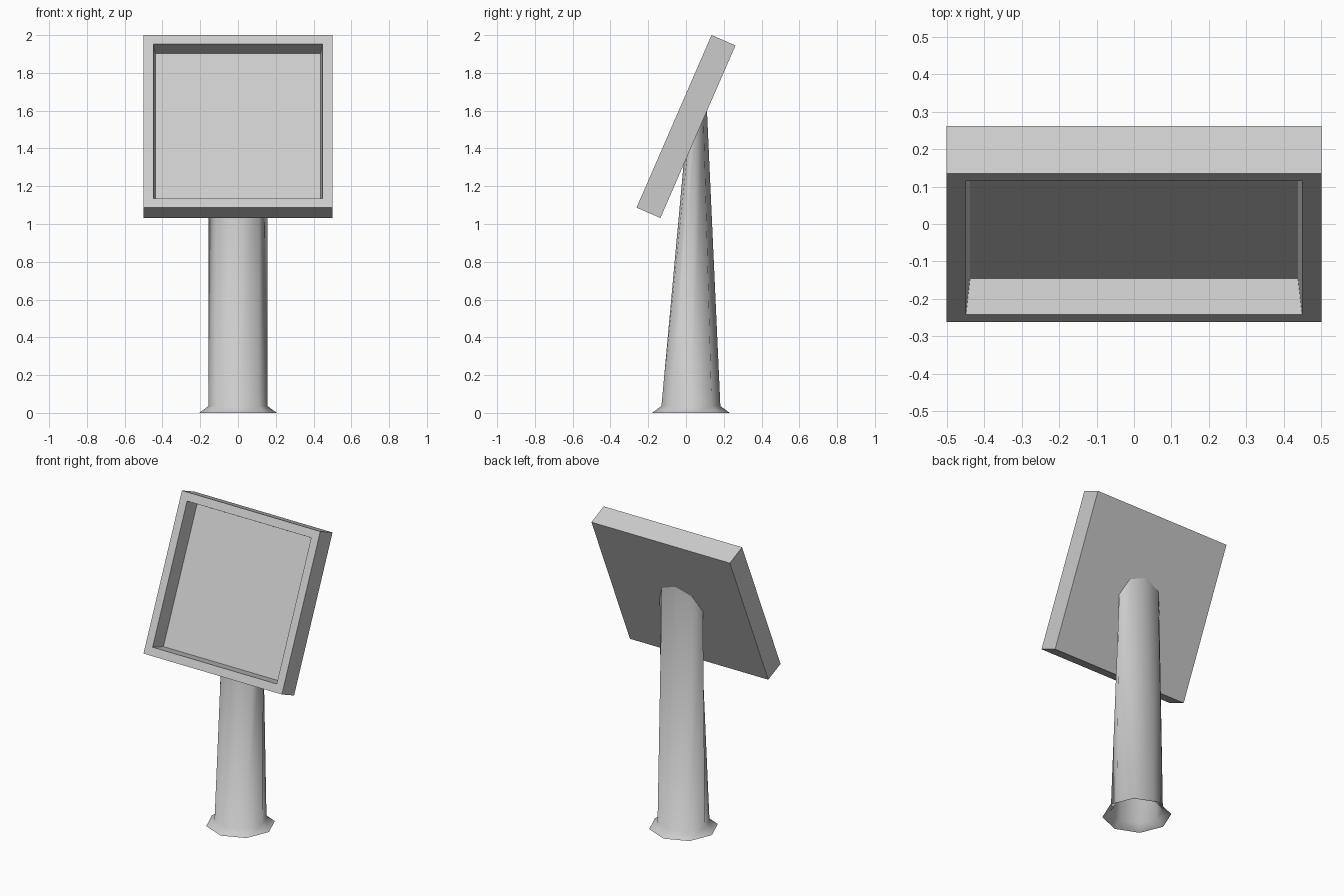
import bpy, bmesh
from math import radians, sin, cos, pi
from mathutils import Matrix, Vector

if "Cube" in bpy.data.objects:
    bpy.data.objects.remove(bpy.data.objects["Cube"])

W, T, L = 1.0, 0.138, 0.996           # panel width, thickness, length
TILT = Matrix.Translation((0, 0, 1.516)) @ Matrix.Rotation(radians(-23.5), 4, 'X')


def finish(bm, name, smooth=False):
    me = bpy.data.meshes.new(name)
    for f in bm.faces:
        f.smooth = smooth
    bm.to_mesh(me)
    bm.free()
    ob = bpy.data.objects.new(name, me)
    bpy.context.collection.objects.link(ob)
    return ob


# Tilted panel: a slab with a recessed, slightly tapered front
bm = bmesh.new()
bmesh.ops.create_cube(bm, size=1, matrix=Matrix.Diagonal((W, T, L, 1)))
bm.normal_update()
front = min(bm.faces, key=lambda f: f.calc_center_median().y)
bmesh.ops.inset_region(bm, faces=[front], thickness=0.073)
inner = bmesh.ops.extrude_discrete_faces(bm, faces=[front])['faces'][0]
for v in inner.verts:
    v.co.x -= 0.011 * (1 if v.co.x > 0 else -1)
    v.co.z -= 0.011 * (1 if v.co.z > 0 else -1)
    v.co.y += 0.1
bm.transform(TILT)
bmesh.ops.recalc_face_normals(bm, faces=bm.faces)
finish(bm, "panel")

# Eight-sided post: flared foot, lofted up to an octagon lying on the panel back
SIDES = 8
angles = [2 * pi * i / SIDES for i in range(SIDES)]


def flat_ring(r, z):
    return [Vector((r * cos(a), 0.026 + r * sin(a), z)) for a in angles]


top_ring = [TILT @ Vector((0.156 * cos(a), T / 2, -0.036 + 0.156 * sin(a))) for a in angles]
bm = bmesh.new()
rings = [[bm.verts.new(p) for p in ring]
         for ring in (flat_ring(0.206, 0), flat_ring(0.156, 0.036), top_ring)]
for lo, hi in zip(rings, rings[1:]):
    for i in range(SIDES):
        j = (i + 1) % SIDES
        bm.faces.new((lo[i], lo[j], hi[j], hi[i]))
finish(bm, "post", smooth=True)
